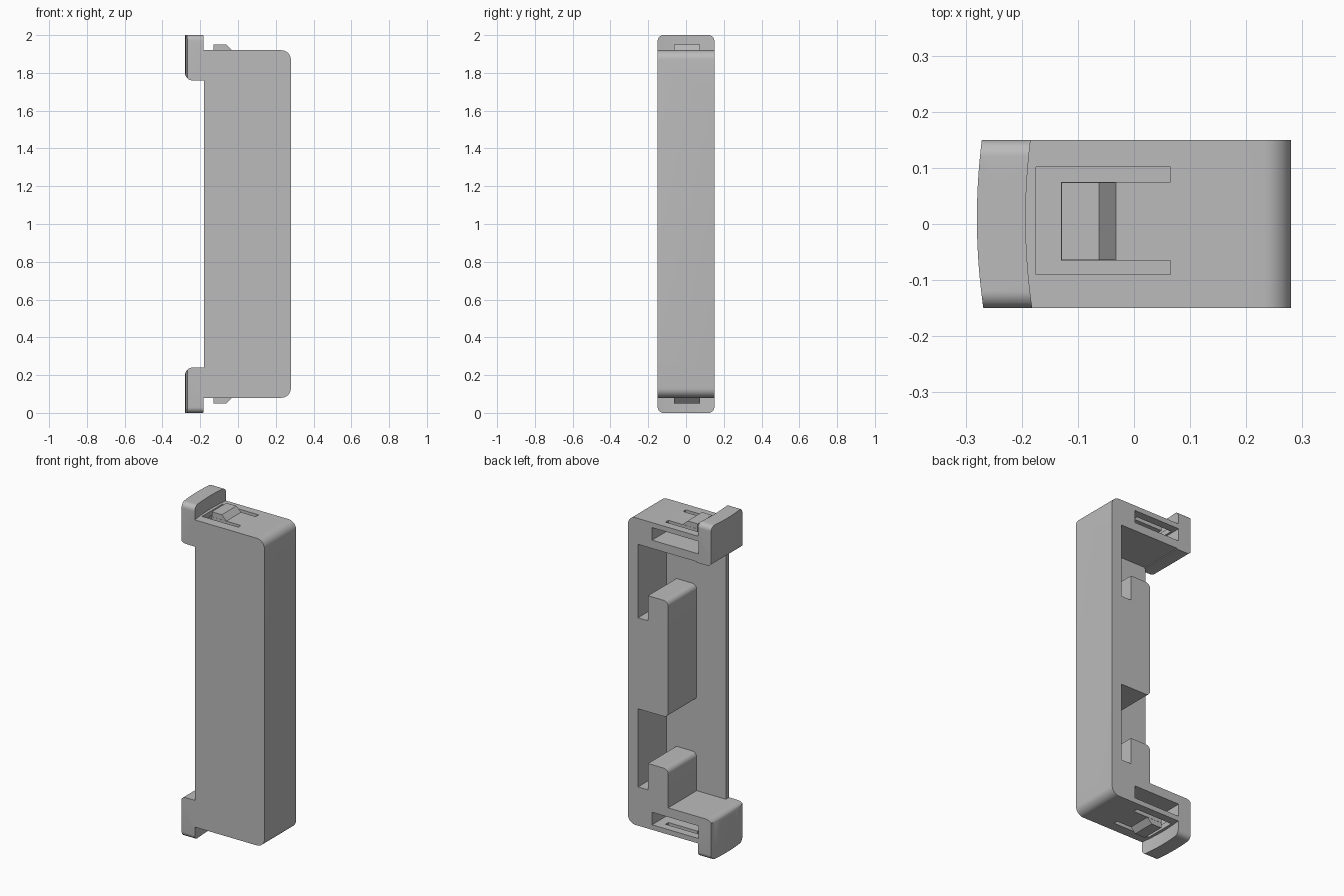
import bpy, bmesh, math
from mathutils import Vector

cube = bpy.data.objects.get("Cube")
if cube:
    bpy.data.objects.remove(cube, do_unlink=True)

grey = bpy.data.materials.new("plain grey")
grey.use_nodes = True
GREY = (0.5, 0.5, 0.5, 1)
grey.diffuse_color = GREY
grey.node_tree.nodes["Principled BSDF"].inputs["Base Color"].default_value = GREY


def rounded(corners, steps=8):
    """Outline from (u, v[, radius]) right-angled corners."""
    out = []
    for i, c in enumerate(corners):
        p = Vector(c[:2])
        if len(c) == 2:
            out.append(p)
            continue
        a = (Vector(corners[i - 1][:2]) - p).normalized() * c[2]
        b = (Vector(corners[(i + 1) % len(corners)][:2]) - p).normalized() * c[2]
        for k in range(steps + 1):
            t = math.pi / 2 * k / steps
            out.append(p + a + b - b * math.cos(t) - a * math.sin(t))
    return out


def prism(name, outline, axis, lo, hi):
    """Extrude a 2D outline along axis x, y or z."""
    place = {"x": lambda u, v, w: (w, u, v),
             "y": lambda u, v, w: (u, w, v),
             "z": lambda u, v, w: (u, v, w)}[axis]
    bm = bmesh.new()
    face = bm.faces.new([bm.verts.new(place(u, v, lo)) for u, v in outline])
    ext = bmesh.ops.extrude_face_region(bm, geom=[face])
    verts = [g for g in ext["geom"] if isinstance(g, bmesh.types.BMVert)]
    bmesh.ops.translate(bm, verts=verts, vec=place(0, 0, hi - lo))
    bmesh.ops.recalc_face_normals(bm, faces=bm.faces)
    mesh = bpy.data.meshes.new(name)
    bm.to_mesh(mesh)
    bm.free()
    mesh.materials.append(grey)
    obj = bpy.data.objects.new(name, mesh)
    bpy.context.collection.objects.link(obj)
    return obj


def box(name, x0, x1, y0, y1, z0, z1):
    return prism(name, [(x0, y0), (x1, y0), (x1, y1), (x0, y1)], "z", z0, z1)


def combine(target, tool, operation):
    """Apply a boolean and remove the tool."""
    tool.hide_render = True
    mod = target.modifiers.new("cut", "BOOLEAN")
    mod.object, mod.operation, mod.solver = tool, operation, "EXACT"
    bpy.context.view_layer.objects.active = target
    bpy.ops.object.modifier_apply(modifier=mod.name)
    bpy.data.objects.remove(tool, do_unlink=True)


def bow(x, end):
    """Plan outline with a gently bowed -x side."""
    ys = [-0.16 + 0.02 * i for i in range(17)]
    return [(x + 0.45 * (y - 0.01) ** 2, y) for y in ys] + [(end, 0.16), (end, -0.16)]


def span(lo, hi, top):
    """Height range for the top end, or mirrored for the bottom end."""
    return (lo, hi) if top else (2 - hi, 2 - lo)


# Housing silhouette with a grip lip at each end
housing = prism("housing", rounded([
    (0.28, 0.08, 0.05), (0.28, 1.92, 0.05), (-0.175, 1.92), (-0.175, 2),
    (-0.28, 2), (-0.28, 1.76, 0.04), (-0.18, 1.76), (-0.18, 0.24),
    (-0.28, 0.24, 0.04), (-0.28, 0), (-0.175, 0), (-0.175, 0.08)]), "y", -0.15, 0.15)

# Bowed lip faces and rounded lip corners
combine(housing, prism("bow_shape", bow(-0.28, 0.4), "z", -0.1, 2.1), "INTERSECT")
combine(housing, prism("lip_corners", rounded([
    (-0.15, 0, 0.03), (0.15, 0, 0.03), (0.15, 2, 0.03), (-0.15, 2, 0.03)]),
    "x", -0.4, 0.4), "INTERSECT")
for top in (True, False):
    combine(housing, prism("lip_inside", bow(-0.193, 0.4), "z", *span(1.92, 2.1, top)), "DIFFERENCE")

# Open cavity, leaving the front wall, side wall and two hooked blocks
combine(housing, prism("cavity", rounded([
    (-0.4, 0.24), (0.013, 0.24), (0.013, 0.47, 0.03), (0.147, 0.47),
    (0.147, 0.312), (0.213, 0.312), (0.213, 0.78), (0.013, 0.78, 0.03),
    (0.013, 1.475, 0.03), (0.147, 1.475), (0.147, 1.325), (0.213, 1.325),
    (0.213, 1.765), (-0.175, 1.765), (-0.175, 1.76), (-0.4, 1.76)]),
    "y", -0.12, 0.3), "DIFFERENCE")

# Snap clip at each end: slot behind it, U-shaped gap around it, wedge on it
u_gap = [(0.065, -0.09), (-0.175, -0.09), (-0.175, 0.102), (0.065, 0.102),
         (0.065, 0.075), (-0.13, 0.075), (-0.13, -0.065), (0.065, -0.065)]
wedge = [(-0.129, 1.9), (-0.129, 1.95), (-0.062, 1.95), (-0.032, 1.92), (-0.032, 1.9)]
for top in (True, False):
    combine(housing, box("slot", -0.187, 0.12, -0.11, 0.3, *span(1.815, 1.89, top)), "DIFFERENCE")
    combine(housing, prism("clip_gap", u_gap, "z", *span(1.85, 1.96, top)), "DIFFERENCE")
    profile = [(x, z if top else 2 - z) for x, z in wedge]
    combine(housing, prism("clip_wedge", profile, "y", -0.064, 0.074), "UNION")

# Smooth the fillets, keep the corners crisp
bpy.ops.object.select_all(action="DESELECT")
housing.select_set(True)
bpy.context.view_layer.objects.active = housing
bpy.ops.object.shade_smooth_by_angle(angle=math.radians(30))
